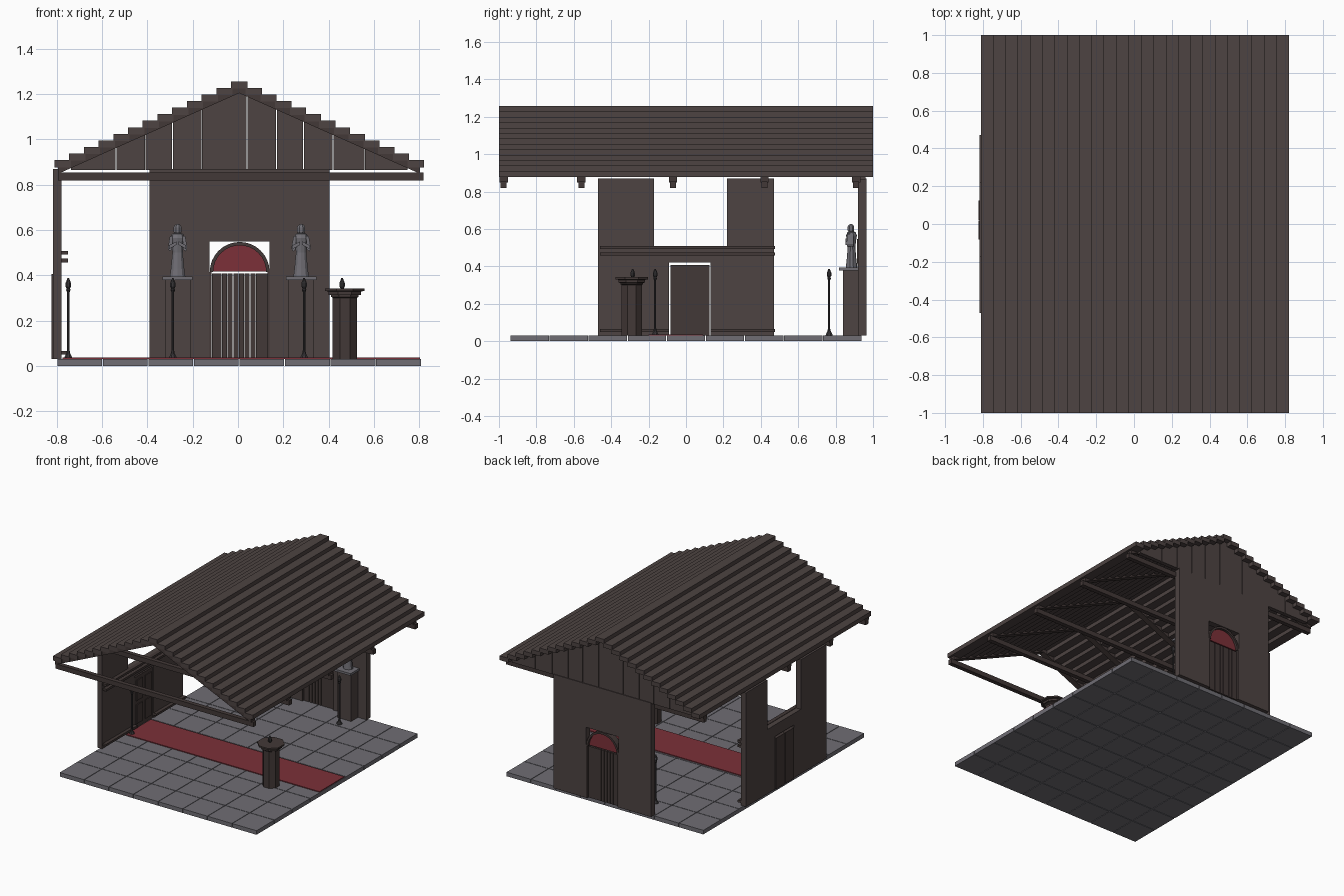
import bpy, bmesh, math
from mathutils import Vector

if "Cube" in bpy.data.objects:
    bpy.data.objects.remove(bpy.data.objects["Cube"])


def material(name, rgb):
    m = bpy.data.materials.new(name)
    m.use_nodes = True
    m.diffuse_color = (*rgb, 1)
    bsdf = m.node_tree.nodes["Principled BSDF"]
    bsdf.inputs["Base Color"].default_value = (*rgb, 1)
    bsdf.inputs["Roughness"].default_value = 0.9
    return m


WOOD = material("brown wood", (0.075, 0.057, 0.054))
DARK = material("dark wood", (0.055, 0.04, 0.038))
STONE = material("grey stone", (0.16, 0.155, 0.175))
RED = material("deep red", (0.2, 0.03, 0.04))
IRON = material("dark iron", (0.04, 0.037, 0.04))


def finish(name, bm, mat):
    bmesh.ops.recalc_face_normals(bm, faces=bm.faces)
    me = bpy.data.meshes.new(name)
    bm.to_mesh(me)
    bm.free()
    me.materials.append(mat)
    ob = bpy.data.objects.new(name, me)
    bpy.context.collection.objects.link(ob)
    return ob


def add_box(bm, xs, ys, zs):
    vs = [bm.verts.new((x, y, z)) for x in xs for y in ys for z in zs]
    for f in ("0132", "4576", "0154", "2376", "0264", "1375"):
        bm.faces.new([vs[int(i)] for i in f])


def boxes(name, items, mat):
    bm = bmesh.new()
    for xs, ys, zs in items:
        add_box(bm, xs, ys, zs)
    return finish(name, bm, mat)


def add_prism(bm, pts, axis, a, b):
    """Extrude a (horizontal, z) outline along x or y from a to b."""
    def place(p, d):
        return (d, p[0], p[1]) if axis == "x" else (p[0], d, p[1])
    f = bm.faces.new([bm.verts.new(place(p, a)) for p in pts])
    out = bmesh.ops.extrude_face_region(bm, geom=[f])["geom"]
    shift = Vector((b - a, 0, 0) if axis == "x" else (0, b - a, 0))
    bmesh.ops.translate(bm, vec=shift, verts=[v for v in out if isinstance(v, bmesh.types.BMVert)])


def prism(name, pts, axis, a, b, mat):
    bm = bmesh.new()
    add_prism(bm, pts, axis, a, b)
    return finish(name, bm, mat)


def add_lathe(bm, profile, centre, sides, squash=1.0):
    """Stack of (radius, z) rings, capped at both ends."""
    rings = []
    for r, z in profile:
        angles = [(i + 0.5) * math.tau / sides for i in range(sides)]
        rings.append([bm.verts.new((centre[0] + r * math.cos(t),
                                    centre[1] + r * squash * math.sin(t), z)) for t in angles])
    for lo, hi in zip(rings, rings[1:]):
        for i in range(sides):
            j = (i + 1) % sides
            bm.faces.new((lo[i], lo[j], hi[j], hi[i]))
    bm.faces.new(rings[0])
    bm.faces.new(rings[-1])


def lathe(name, profile, centre, sides, mat, squash=1.0):
    bm = bmesh.new()
    add_lathe(bm, profile, centre, sides, squash)
    return finish(name, bm, mat)


MID = 0.005      # ridge position in x
FLOOR = 0.03
PITCH = 0.446    # roof slope

# Paved floor and carpet
cols, rows, gap = 8, 9, 0.002
tw, tl = 1.61 / cols, 1.88 / rows
boxes("floor_tiles", [((-0.8 + i * tw + gap, -0.8 + (i + 1) * tw - gap),
                       (-0.94 + j * tl + gap, -0.94 + (j + 1) * tl - gap), (0, FLOOR))
                      for i in range(cols) for j in range(rows)], STONE)
boxes("carpet", [((-0.775, 0.805), (-0.2, 0.09), (FLOOR, 0.036))], RED)

# Stepped roof boards
slats = []
for k in range(-12, 13):
    c, top = MID + k * 0.065, 1.257 - abs(k) * 0.029
    slats.append(((c - 0.036, c + 0.036), (-1, 1), (top - 0.032, top)))
boxes("roof_boards", slats, WOOD)

# Trusses: a tie beam and two rafters each
for n, y in enumerate((-0.975, -0.56, -0.07, 0.42, 0.91)):
    boxes(f"tie_beam_{n}", [((-0.795, 0.82), (y - 0.016, y + 0.016), (0.818, 0.853))], DARK)
    bm = bmesh.new()
    for s in (-1, 1):
        line = [(0, 1.205), (0.8, 1.205 - PITCH * 0.8), (0.8, 1.24 - PITCH * 0.8), (0, 1.24)]
        add_prism(bm, [(MID + s * x, z) for x, z in line], "y", y - 0.022, y + 0.022)
    finish(f"rafters_{n}", bm, DARK)

# Planked back gable
bm = bmesh.new()
edges = (-0.74, -0.54, -0.41, -0.29, -0.16, 0.04, 0.17, 0.29, 0.42, 0.56, 0.75)
for a, b in zip(edges, edges[1:]):
    a, b = a + 0.002, b - 0.002
    tops = [x for x in (b, MID, a) if a <= x <= b]
    pts = [(a, 0.865), (b, 0.865)] + [(x, 1.235 - PITCH * abs(x - MID)) for x in tops]
    add_prism(bm, pts, "y", 0.93, 0.96)
finish("gable_planks", bm, WOOD)

# Back wall with a doorway
prism("back_wall", [(-0.39, FLOOR), (-0.125, FLOOR), (-0.125, 0.55), (0.14, 0.55),
                    (0.14, FLOOR), (0.405, FLOOR), (0.405, 0.87), (-0.39, 0.87)],
      "y", 0.92, 0.965, WOOD)


def arc(r, z, steps=16):
    return [(0.0075 + r * math.cos(i * math.pi / steps), z + r * math.sin(i * math.pi / steps))
            for i in range(steps + 1)]


# Arch, red fanlight and door boards
prism("door_arch", arc(0.132, 0.415) + arc(0.117, 0.415)[::-1], "y", 0.915, 0.965, DARK)
prism("fanlight", arc(0.117, 0.416), "y", 0.937, 0.947, RED)
boards = (-0.117, -0.072, -0.047, -0.022, 0.003, 0.028, 0.053, 0.078, 0.132)
boxes("back_door", [((a + 0.0015, b - 0.0015), (0.932, 0.95), (FLOOR, 0.408))
                    for a, b in zip(boards, boards[1:])], DARK)
boxes("back_door_jambs", [((a, a + 0.009), (0.918, 0.965), (FLOOR, 0.415))
                          for a in (-0.125, 0.131)], DARK)

# Side wall: window notch above, doorway below
prism("side_wall", [(-0.47, FLOOR), (-0.09, FLOOR), (-0.09, 0.42), (0.13, 0.42), (0.13, FLOOR),
                    (0.47, FLOOR), (0.47, 0.87), (0.22, 0.87), (0.22, 0.505),
                    (-0.17, 0.505), (-0.17, 0.87), (-0.47, 0.87)],
      "x", -0.818, -0.78, WOOD)
boxes("side_door", [((-0.824, -0.785), (a, b), (FLOOR, 0.406))
                    for a, b in ((-0.083, 0.018), (0.02, 0.125))], DARK)
boxes("side_door_panels", [((-0.785, -0.779), (a, a + 0.07), zs)
                           for a in (-0.067, 0.036) for zs in ((0.06, 0.2), (0.23, 0.38))], DARK)
boxes("wall_rails", [((-0.78, -0.752), (-0.46, 0.475), (z, z + 0.016)) for z in (0.457, 0.492)]
      + [((-0.78, -0.755), ys, (0.05, 0.066)) for ys in ((-0.46, -0.09), (0.13, 0.475))], DARK)

# Statues on pedestals
for side, x in (("right", -0.267), ("left", 0.279)):
    boxes(f"pedestal_{side}", [((x - 0.056, x + 0.056), (0.84, 0.92), (FLOOR, 0.38))], WOOD)
    boxes(f"pedestal_cap_{side}", [((x - 0.067, x + 0.067), (0.818, 0.92), (0.378, 0.394))], STONE)
    bm = bmesh.new()
    robe = [(0.036, 0.394), (0.031, 0.43), (0.024, 0.5), (0.028, 0.535), (0.034, 0.565),
            (0.026, 0.582), (0.011, 0.588)]
    add_lathe(bm, robe, (x, 0.885), 10, 0.85)
    head = [(0.010, 0.578), (0.019, 0.592), (0.019, 0.612), (0.013, 0.622), (0.005, 0.626)]
    add_lathe(bm, head, (x, 0.882), 8)
    for s in (-1, 1):
        add_prism(bm, [(x + s * 0.022, 0.575), (x + s * 0.034, 0.572), (x + s * 0.043, 0.52),
                       (x + s * 0.036, 0.505), (x + s * 0.024, 0.515)], "y", 0.862, 0.895)
        add_prism(bm, [(x + s * 0.038, 0.515), (x + s * 0.038, 0.532),
                       (x + s * 0.004, 0.55), (x + s * 0.004, 0.535)], "y", 0.852, 0.868)
    finish(f"statue_{side}", bm, STONE)

# Candle stands
stand = [(0.02, FLOOR), (0.019, 0.036), (0.009, 0.055), (0.006, 0.07), (0.006, 0.325),
         (0.011, 0.335), (0.008, 0.342), (0.013, 0.35), (0.013, 0.365), (0.004, 0.387)]
for n, (x, y) in enumerate(((-0.75, -0.165), (-0.288, 0.765), (0.292, 0.765))):
    lathe(f"candle_stand_{n}", stand, (x, y), 8, IRON)

# Octagonal font with a stepped top and a small lamp
centre = (0.472, -0.29)
lathe("font", [(0.058, FLOOR), (0.058, 0.3), (0.065, 0.305), (0.065, 0.312), (0.077, 0.313),
               (0.077, 0.328), (0.094, 0.331), (0.094, 0.342)], centre, 8, DARK)
lathe("font_lamp", [(0.008, 0.342), (0.013, 0.35), (0.013, 0.365), (0.004, 0.387)],
      (centre[0] - 0.012, centre[1] + 0.005), 8, IRON)
